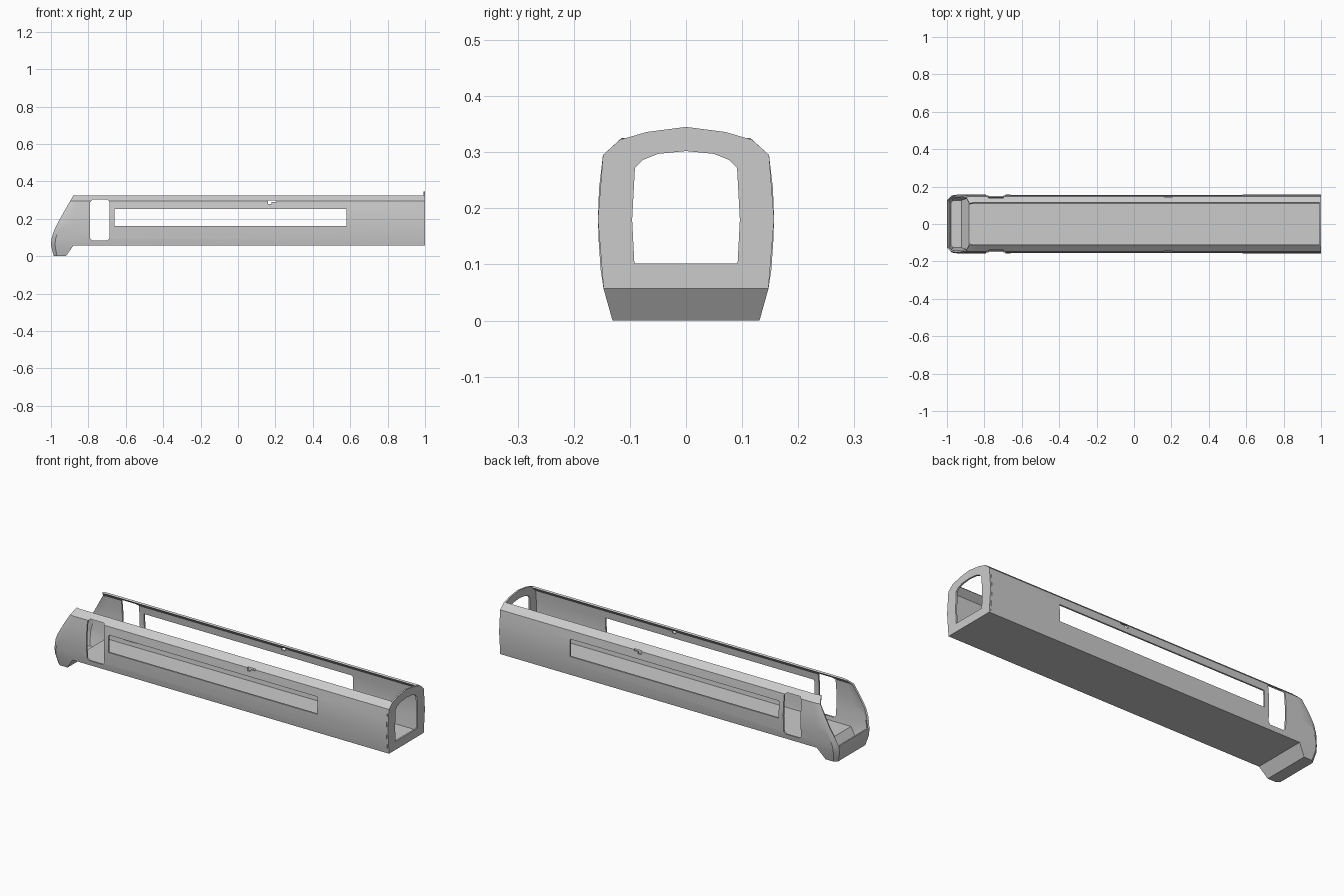
import bpy, bmesh, math
from mathutils import Vector

if "Cube" in bpy.data.objects:
    bpy.data.objects.remove(bpy.data.objects["Cube"])

THICK = 0.009
FRONT = 0.992


def new_object(name, bm):
    me = bpy.data.meshes.new(name)
    bm.to_mesh(me)
    bm.free()
    ob = bpy.data.objects.new(name, me)
    bpy.context.collection.objects.link(ob)
    return ob


def smooth(ob):
    bpy.ops.object.select_all(action='DESELECT')
    ob.select_set(True)
    bpy.context.view_layer.objects.active = ob
    bpy.ops.object.shade_smooth_by_angle(angle=math.radians(18))


def cutter(name, pts):
    """Prism through both side walls from an x-z outline."""
    bm = bmesh.new()
    f = bm.faces.new([bm.verts.new((x, -0.3, z)) for x, z in pts])
    ext = bmesh.ops.extrude_face_region(bm, geom=[f])['geom']
    bmesh.ops.translate(bm, vec=(0, 0.6, 0),
                        verts=[v for v in ext if isinstance(v, bmesh.types.BMVert)])
    bmesh.ops.recalc_face_normals(bm, faces=bm.faces)
    ob = new_object(name, bm)
    ob.hide_render = True
    return ob


def box(x0, x1, z0, z1, c=0.0):
    if not c:
        return [(x0, z0), (x1, z0), (x1, z1), (x0, z1)]
    return [(x0 + c, z0), (x1 - c, z0), (x1, z0 + c), (x1, z1 - c),
            (x1 - c, z1), (x0 + c, z1), (x0, z1 - c), (x0, z0 + c)]


# Trough: wall section as (half width, height, rear edge x)
section = [(0.147, 0.057, -1.0), (0.152, 0.09, -0.998), (0.1555, 0.14, -0.983),
           (0.157, 0.18, -0.963), (0.155, 0.235, -0.932),
           (0.148, 0.295, -0.897), (0.115, 0.325, -0.88)]
bm = bmesh.new()
walls = {}
for s in (1, -1):
    rows = []
    for y, z, xr in section:
        pinch = 0.022 if z < 0.1 else 0.012 if z < 0.15 else 0.005
        cols = [(xr, y - pinch), (xr + 0.022, y), (max(-0.88, xr + 0.044), y), (FRONT, y)]
        rows.append([bm.verts.new((x, s * w, z)) for x, w in cols])
    for a, b in zip(rows, rows[1:]):
        for i in range(3):
            bm.faces.new((a[i], a[i + 1], b[i + 1], b[i]))
    walls[s] = rows
L, R = walls[1], walls[-1]
# floor and low rear wall
bm.faces.new((L[0][2], L[0][3], R[0][3], R[0][2]))
bm.faces.new((L[0][0], L[1][0], R[1][0], R[0][0]))
# rear scoop below the floor
top = L[0][2::-1] + R[0][:3]
half = [(-0.92, 0.131), (-0.968, 0.131), (-0.985, 0.115)]
low = [bm.verts.new((x, y, 0)) for x, y in half]
low += [bm.verts.new((x, -y, 0)) for x, y in reversed(half)]
for i in range(6):
    j = (i + 1) % 6
    bm.faces.new((top[i], top[j], low[j], low[i]))
base = bm.faces.new(low)
bmesh.ops.recalc_face_normals(bm, faces=bm.faces)
base.normal_update()
if base.normal.z > 0:
    bmesh.ops.reverse_faces(bm, faces=bm.faces)
body = new_object("trough_body", bm)
sol = body.modifiers.new("thickness", 'SOLIDIFY')
sol.thickness = THICK
sol.offset = -1

# Side openings
cuts = [cutter("long_slot_cutter", box(-0.66, 0.58, 0.16, 0.252)),
        cutter("window_cutter", box(-0.79, -0.687, 0.083, 0.302, 0.012)),
        cutter("catch_cutter", [(0.16, 0.279), (0.18, 0.279), (0.18, 0.289),
                                (0.205, 0.289), (0.205, 0.298), (0.16, 0.298)])]
for c in cuts:
    m = body.modifiers.new(c.name, 'BOOLEAN')
    m.operation = 'DIFFERENCE'
    m.solver = 'EXACT'
    m.object = c
dg = bpy.context.evaluated_depsgraph_get()
done = bpy.data.meshes.new_from_object(body.evaluated_get(dg))
body.modifiers.clear()
body.data = done
for c in cuts:
    bpy.data.objects.remove(c)
smooth(body)

# Front end plate with arched opening
outer = [(0.147, 0.057), (0.157, 0.18), (0.148, 0.295), (0.118, 0.322), (0.07, 0.336), (0, 0.345)]
inner = [(0.092, 0.102), (0.096, 0.18), (0.091, 0.272), (0.077, 0.286), (0.05, 0.297), (0, 0.302)]


def loop(bm, pts):
    full = pts + [(-y, z) for y, z in pts[-2::-1]]
    return [bm.verts.new((FRONT - 0.001, y, z)) for y, z in full]


bm = bmesh.new()
a, b = loop(bm, outer), loop(bm, inner)
for i in range(len(a)):
    j = (i + 1) % len(a)
    bm.faces.new((a[i], a[j], b[j], b[i]))
ext = bmesh.ops.extrude_face_region(bm, geom=bm.faces[:])['geom']
bmesh.ops.translate(bm, vec=(1.001 - FRONT, 0, 0),
                    verts=[v for v in ext if isinstance(v, bmesh.types.BMVert)])
bmesh.ops.recalc_face_normals(bm, faces=bm.faces)
smooth(new_object("front_end_plate", bm))
